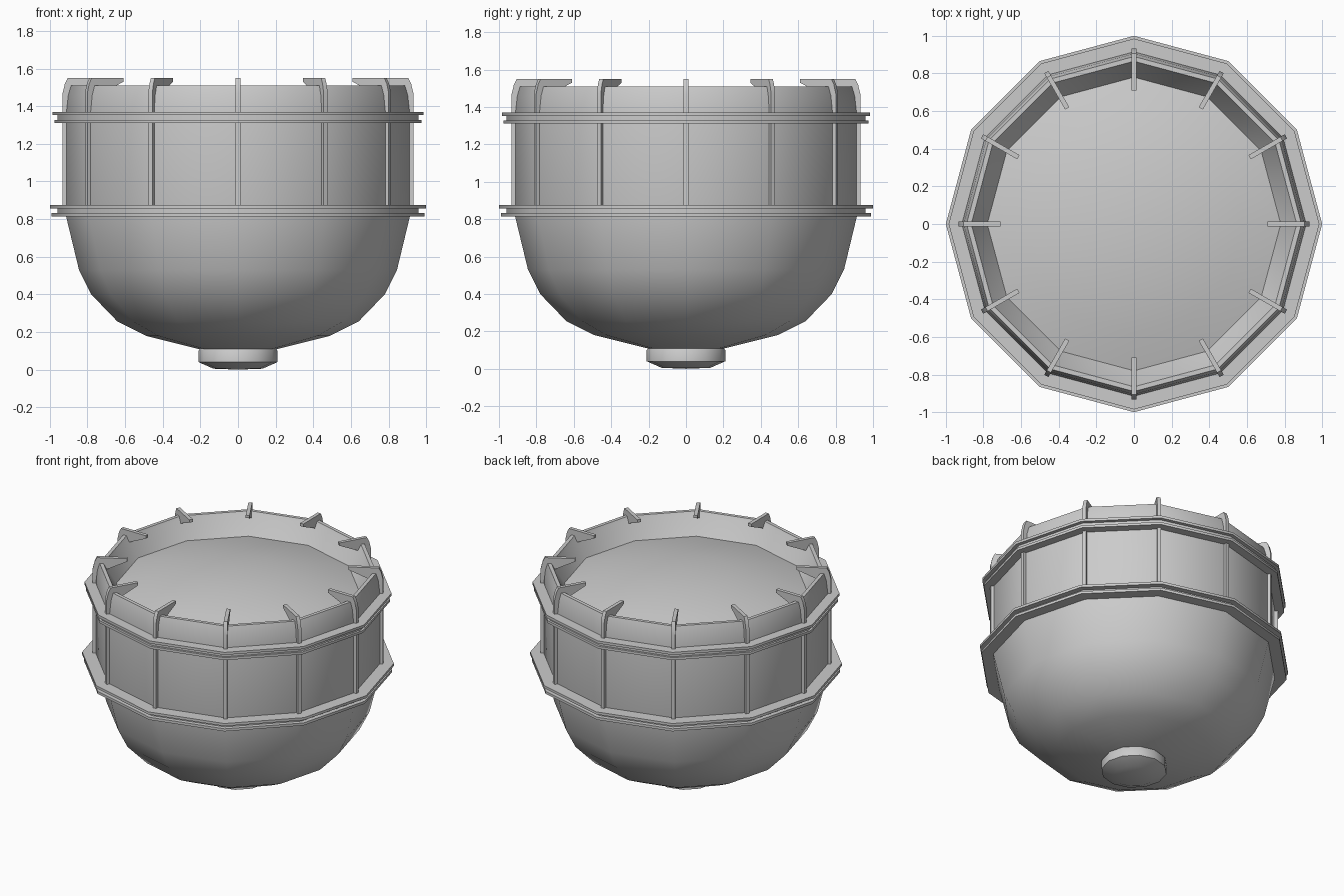
import bpy, bmesh, math

if "Cube" in bpy.data.objects:
    bpy.data.objects.remove(bpy.data.objects["Cube"])

SIDES = 12


def finish(bm, name, angle=35):
    bmesh.ops.remove_doubles(bm, verts=bm.verts, dist=1e-5)
    bmesh.ops.recalc_face_normals(bm, faces=bm.faces)
    mesh = bpy.data.meshes.new(name)
    bm.to_mesh(mesh)
    bm.free()
    obj = bpy.data.objects.new(name, mesh)
    bpy.context.collection.objects.link(obj)
    bpy.ops.object.select_all(action='DESELECT')
    obj.select_set(True)
    bpy.context.view_layer.objects.active = obj
    bpy.ops.object.shade_smooth_by_angle(angle=math.radians(angle))
    return obj


def lathe(name, profile, closed=False, angle=35):
    """Twelve-sided revolve of (radius, z) points with corners on the axes."""
    bm = bmesh.new()
    rings = []
    for r, z in profile:
        if r == 0:
            rings.append([bm.verts.new((0, 0, z))] * SIDES)
        else:
            rings.append([bm.verts.new((r * math.cos(a), r * math.sin(a), z))
                          for a in (i * math.tau / SIDES for i in range(SIDES))])
    pairs = list(zip(rings, rings[1:]))
    if closed:
        pairs.append((rings[-1], rings[0]))
    for lo, hi in pairs:
        for i in range(SIDES):
            j = (i + 1) % SIDES
            quad = list(dict.fromkeys((lo[i], lo[j], hi[j], hi[i])))
            bm.faces.new(quad)
    return finish(bm, name, angle)


def radial_plates(name, profile, thickness):
    """One thin upright plate with an (r, z) outline at each corner."""
    bm = bmesh.new()
    for i in range(SIDES):
        a = i * math.tau / SIDES
        c, s = math.cos(a), math.sin(a)
        sides = []
        for t in (-thickness / 2, thickness / 2):
            sides.append([bm.verts.new((r * c - t * s, r * s + t * c, z))
                          for r, z in profile])
        bm.faces.new(sides[0])
        bm.faces.new(sides[1][::-1])
        n = len(profile)
        for k in range(n):
            m = (k + 1) % n
            bm.faces.new((sides[0][k], sides[1][k], sides[1][m], sides[0][m]))
    return finish(bm, name, 20)


# Bowl, drum wall, rim and shallow domed lid in one shell
lathe("vessel_body", [
    (0, 0.09), (0.21, 0.11), (0.49, 0.18), (0.64, 0.255), (0.78, 0.40),
    (0.845, 0.53), (0.915, 0.82), (0.915, 1.37), (0.905, 1.46), (0.89, 1.51),
    (0.865, 1.51), (0.855, 1.49), (0.78, 1.37), (0.58, 1.425), (0.30, 1.47),
    (0, 1.485)])

# Bottom plug
lathe("bottom_cap", [(0, 0), (0.13, 0.005), (0.21, 0.04), (0.21, 0.10),
                     (0.20, 0.115), (0, 0.115)])

# Two grooved bands around the drum
for name, z, r in (("lower_band", 0.815, 1.0), ("upper_band", 1.31, 0.985)):
    lathe(name, [
        (0.90, z), (r - 0.01, z), (r - 0.01, z + 0.018), (0.96, z + 0.018),
        (0.96, z + 0.042), (r, z + 0.042), (r, z + 0.06), (0.90, z + 0.06)],
        closed=True, angle=35)

# Vertical ribs between the bands
radial_plates("drum_ribs", [(0.89, 0.86), (0.932, 0.86),
                            (0.932, 1.33), (0.89, 1.33)], 0.025)

# Hooked claws over the rim
radial_plates("rim_claws", [
    (0.87, 1.35), (0.932, 1.35), (0.932, 1.47), (0.92, 1.52), (0.905, 1.55),
    (0.71, 1.55), (0.71, 1.53), (0.84, 1.47)], 0.025)
